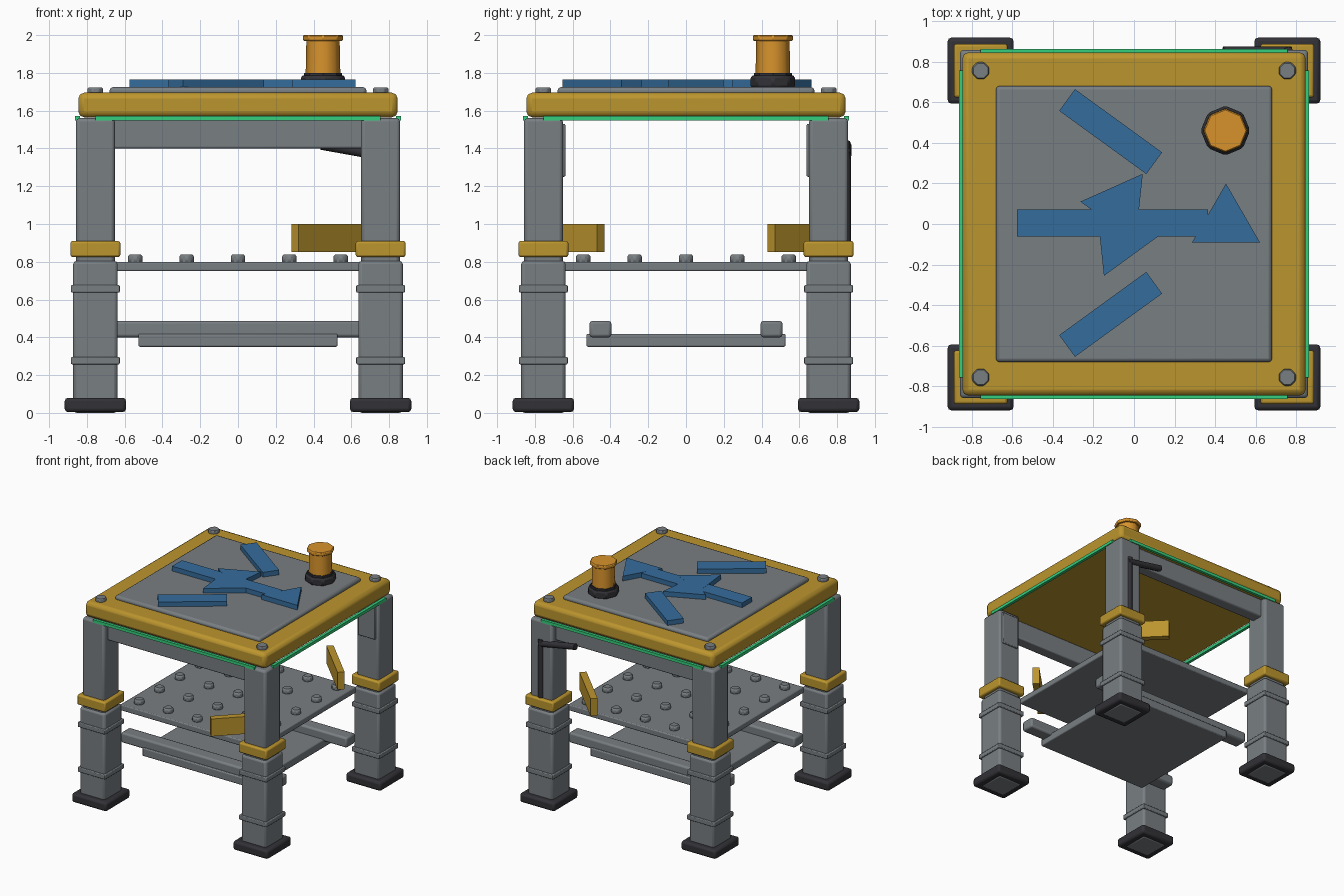
import bpy, math
from mathutils import Vector

start = bpy.data.objects.get("Cube")
if start:
    bpy.data.objects.remove(start, do_unlink=True)


def material(name, rgb):
    m = bpy.data.materials.new(name)
    m.use_nodes = True
    m.diffuse_color = (*rgb, 1)
    m.node_tree.nodes["Principled BSDF"].inputs["Base Color"].default_value = (*rgb, 1)
    return m


GREY = material("steel grey", (0.19, 0.21, 0.225))
YELLOW = material("safety yellow", (0.5, 0.3, 0.027))
BLUE = material("marking blue", (0.036, 0.15, 0.33))
ORANGE = material("beacon orange", (0.68, 0.29, 0.025))
GREEN = material("light strip green", (0.035, 0.62, 0.2))
BLACK = material("rubber black", (0.032, 0.032, 0.038))


def finish(name, mat, bevel, segments=2, angle=30):
    ob = bpy.context.object
    ob.name = name
    ob.data.materials.append(mat)
    if bevel:
        mod = ob.modifiers.new("Bevel", "BEVEL")
        mod.width = bevel
        mod.segments = segments
    bpy.ops.object.shade_smooth_by_angle(angle=math.radians(angle))
    return ob


def box(name, mat, centre, size, bevel=0.0, turn=0):
    """Box from an x, y centre, with size (x, y) and z range (bottom, top)."""
    (x, y), (sx, sy, z0, z1) = centre, size
    bpy.ops.mesh.primitive_cube_add(size=1, location=(x, y, (z0 + z1) / 2))
    ob = bpy.context.object
    for v in ob.data.vertices:
        v.co *= Vector((sx, sy, z1 - z0))
    ob.rotation_euler.z = math.radians(turn)
    return finish(name, mat, bevel)


def disc(name, mat, centre, r, z0, z1, sides=8, bevel=0.0, turn=0, angle=30, top=None):
    bpy.ops.mesh.primitive_cone_add(vertices=sides, radius1=r, radius2=r if top is None else top,
                                    depth=z1 - z0, location=(*centre, (z0 + z1) / 2))
    bpy.context.object.rotation_euler.z = math.radians(turn)
    return finish(name, mat, bevel, 1, angle)


def rod(name, mat, a, b, r):
    a, b = Vector(a), Vector(b)
    bpy.ops.mesh.primitive_cylinder_add(vertices=8, radius=r, depth=(b - a).length,
                                        location=(a + b) / 2)
    bpy.context.object.rotation_euler = (b - a).to_track_quat("Z", "Y").to_euler()
    return finish(name, mat, 0, angle=50)


LEG = 0.755

# Four telescopic legs with feet, bands, collars and top bolts
for sx, xn in ((-1, "right"), (1, "left")):
    for sy, yn in ((-1, "front"), (1, "back")):
        p = (sx * LEG, sy * LEG)
        tag = f"{yn}_{xn}"
        box(f"foot_{tag}", BLACK, p, (0.325, 0.325, 0.004, 0.08), 0.018)
        box(f"lower_leg_{tag}", GREY, p, (0.235, 0.235, 0.0, 0.805), 0.018)
        for i, z in enumerate((0.257, 0.637)):
            box(f"leg_band_{tag}_{i}", GREY, p, (0.258, 0.258, z, z + 0.04), 0.006)
        box(f"upper_leg_{tag}", GREY, p, (0.205, 0.205, 0.75, 1.56), 0.018)
        box(f"leg_collar_{tag}", YELLOW, p, (0.264, 0.264, 0.825, 0.91), 0.012)
        disc(f"corner_bolt_{tag}", GREY, p, 0.045, 1.68, 1.722, bevel=0.006, turn=22.5)

# Table top with raised plate, aprons and light strips
box("table_top", YELLOW, (0, 0), (1.69, 1.69, 1.565, 1.695), 0.03)
box("top_plate", GREY, (0, 0), (1.36, 1.36, 1.68, 1.725), 0.018)
for s, n in ((-1, "front"), (1, "back")):
    box(f"apron_{n}", GREY, (0, s * LEG), (1.4, 0.1, 1.4, 1.562), 0.01)
    box(f"light_strip_{n}", GREEN, (0, s * 0.85), (1.51, 0.025, 1.547, 1.572))
for s, n in ((-1, "right"), (1, "left")):
    box(f"light_strip_{n}", GREEN, (s * 0.85, 0), (0.025, 1.51, 1.547, 1.572))

# Studded shelf
box("shelf", GREY, (0, 0), (1.3, 1.3, 0.75, 0.8), 0.008)
for i in range(5):
    for j in range(5):
        disc(f"shelf_stud_{i}_{j}", GREY, ((i - 2) * 0.272, (j - 2) * 0.272),
             0.042, 0.79, 0.838, bevel=0.01)

# Low tray hung under two rails
box("tray", GREY, (0, 0), (1.055, 1.055, 0.35, 0.418), 0.008)
for s, n in ((-1, "front"), (1, "back")):
    box(f"tray_rail_{n}", GREY, (0, s * 0.453), (1.48, 0.116, 0.4, 0.487), 0.015)

# Angled guides and inner pads beside the left legs
for s, n in ((-1, "front"), (1, "back")):
    box(f"guide_plate_{n}", YELLOW, (0.475, s * 0.625), (0.49, 0.055, 0.853, 1.0), turn=-45 * s)
    box(f"leg_pad_{n}", GREY, (LEG, s * 0.65), (0.16, 0.022, 1.25, 1.53), 0.006)

# Hose on the back of the rear left leg
rod("hose_upright", BLACK, (0.76, 0.848, 0.83), (0.76, 0.848, 1.4), 0.025)
rod("hose_arm", BLACK, (0.775, 0.848, 1.36), (0.44, 0.848, 1.42), 0.027)

# Blue floor-style markings: shaft, two angled bars and three triangles
MARK = (1.724, 1.765)
box("marking_shaft", BLUE, (-0.105, 0.005), (0.94, 0.132, *MARK))
for s, n in ((-1, "front"), (1, "back")):
    box(f"marking_bar_{n}", BLUE, (-0.115, 0.005 + s * 0.45), (0.53, 0.132, *MARK), turn=-36 * s)
for n, p, turn in (("tip", (0.453, 0.005), 0), ("back", (-0.071, 0.09), -36),
                   ("front", (-0.069, -0.078), 36)):
    disc(f"marking_triangle_{n}", BLUE, p, 0.194, MARK[0], MARK[1] + 0.0005, sides=3, turn=turn)

# Beacon
B = (0.45, 0.46)
disc("beacon_base", BLACK, B, 0.122, 1.72, 1.785, bevel=0.012)
disc("beacon_neck", BLACK, B, 0.1, 1.78, 1.8)
disc("beacon_lamp", ORANGE, B, 0.092, 1.79, 1.975, angle=50, top=0.088)
disc("beacon_cap", ORANGE, B, 0.108, 1.97, 2.0, bevel=0.006)
